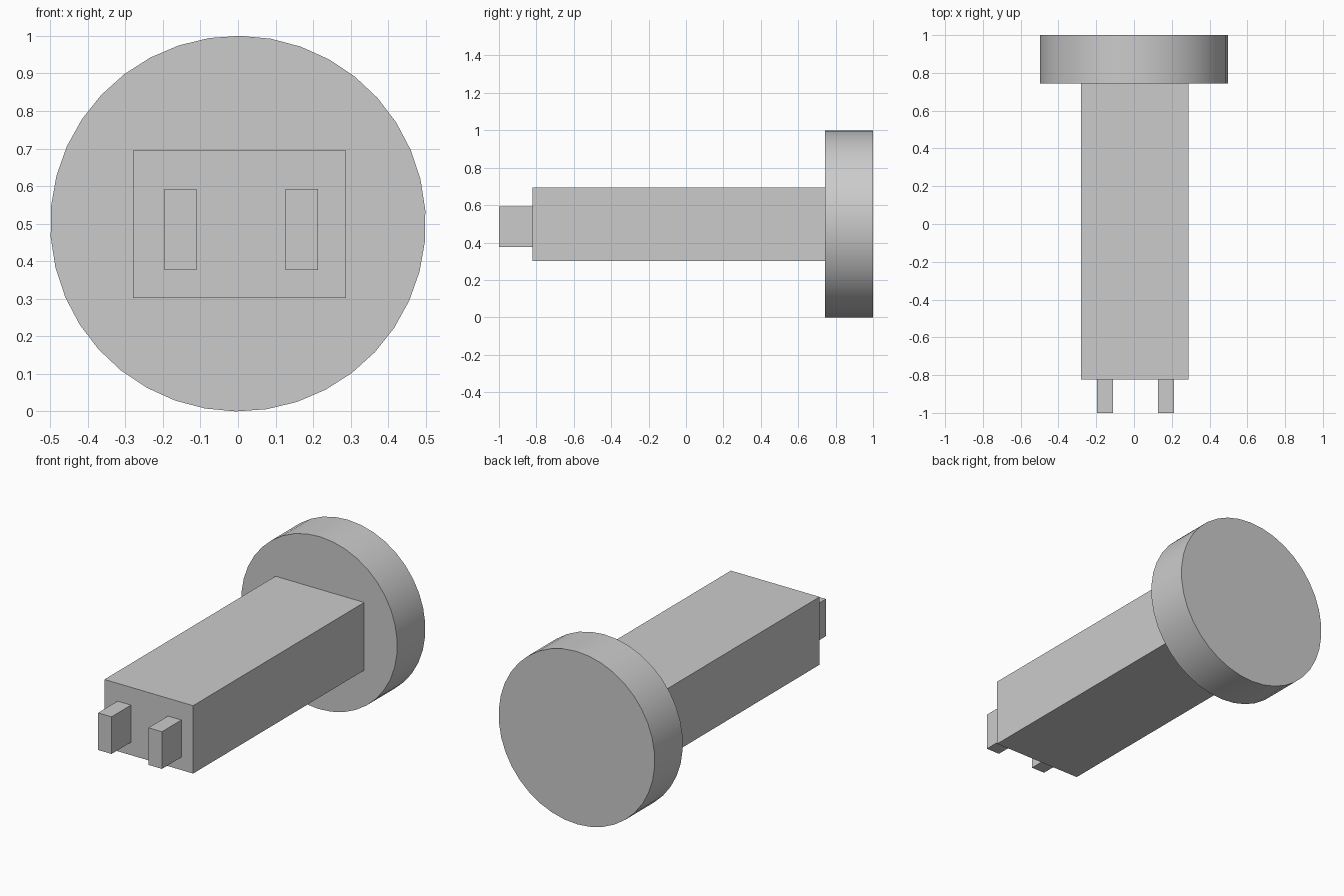
import bpy
import math

cube = bpy.data.objects.get("Cube")
if cube:
    bpy.data.objects.remove(cube, do_unlink=True)

grey = bpy.data.materials.new("grey")
grey.use_nodes = True
colour = (0.6, 0.6, 0.6, 1)
grey.diffuse_color = colour
grey.node_tree.nodes["Principled BSDF"].inputs["Base Color"].default_value = colour


def box(name, x, y, z):
    """Box spanning the given (low, high) ranges."""
    bpy.ops.mesh.primitive_cube_add(size=1)
    obj = bpy.context.object
    obj.name = name
    obj.location = [(a + b) / 2 for a, b in (x, y, z)]
    obj.scale = [b - a for a, b in (x, y, z)]
    bpy.ops.object.transform_apply(location=True, rotation=True, scale=True)
    obj.data.materials.append(grey)
    return obj


DISC_FRONT, BODY_FRONT = 0.743, -0.822

# Round end disc, axis along y
bpy.ops.mesh.primitive_cylinder_add(vertices=38, radius=0.5, depth=1 - DISC_FRONT)
disc = bpy.context.object
disc.name = "end_disc"
disc.rotation_euler = (math.pi / 2, math.radians(0.6), 0)
disc.location = (0, (1 + DISC_FRONT) / 2, 0.5)
bpy.ops.object.transform_apply(location=True, rotation=True, scale=True)
disc.data.materials.append(grey)
bpy.ops.object.shade_smooth_by_angle(angle=math.radians(30))

# Rectangular shaft
box("shaft", (-0.28, 0.288), (BODY_FRONT, DISC_FRONT), (0.302, 0.695))

# Two prongs on the front end
for name, x in (("right_prong", -0.153), ("left_prong", 0.17)):
    box(name, (x - 0.043, x + 0.043), (-1, BODY_FRONT), (0.377, 0.592))
